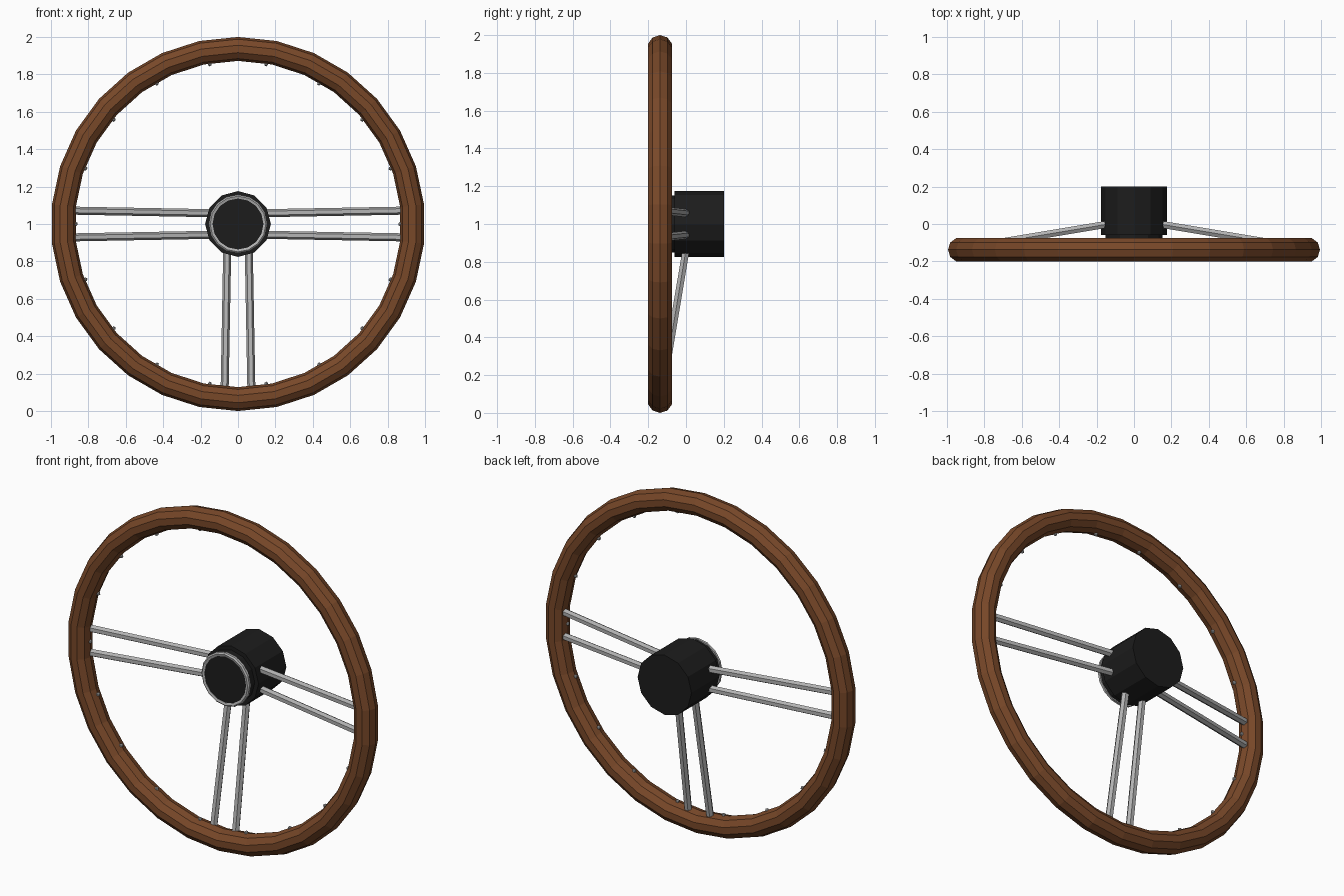
import bpy, bmesh
from math import sin, cos, pi, radians
from mathutils import Vector, Matrix

if "Cube" in bpy.data.objects:
    bpy.data.objects.remove(bpy.data.objects["Cube"])


def material(name, rgb):
    m = bpy.data.materials.new(name)
    m.diffuse_color = (*rgb, 1)
    m.use_nodes = True
    m.node_tree.nodes["Principled BSDF"].inputs["Base Color"].default_value = m.diffuse_color
    return m


WOOD = material("wood", (0.19, 0.065, 0.022))
BLACK = material("black", (0.012, 0.012, 0.012))
METAL = material("metal", (0.45, 0.45, 0.45))


def finish(bm, name, mat):
    bmesh.ops.recalc_face_normals(bm, faces=bm.faces)
    me = bpy.data.meshes.new(name)
    bm.to_mesh(me)
    bm.free()
    me.materials.append(mat)
    ob = bpy.data.objects.new(name, me)
    bpy.context.collection.objects.link(ob)
    return ob


def lathe(name, profile, segs, mat, closed=False):
    """Turn (radius, y) points around the wheel axis, first vertex at the top."""
    bm = bmesh.new()
    rings = []
    for i in range(segs):
        a = 2 * pi * i / segs
        rings.append([bm.verts.new((r * sin(a), y, 1 + r * cos(a))) for r, y in profile])
    n = len(profile)
    for i in range(segs):
        p, q = rings[i], rings[(i + 1) % segs]
        for j in range(n if closed else n - 1):
            k = (j + 1) % n
            bm.faces.new((p[j], p[k], q[k], q[j]))
    if not closed:
        bm.faces.new([r[0] for r in rings])
        bm.faces.new([r[-1] for r in rings])
    return finish(bm, name, mat)


def spoke(name, a, b, flat_axis, mat, r=0.0215, segs=6):
    """Six-sided rod from a to b with a corner along flat_axis."""
    a, b = Vector(a), Vector(b)
    d = (b - a).normalized()
    u = (flat_axis - d * flat_axis.dot(d)).normalized()
    v = d.cross(u)
    bm = bmesh.new()
    ends = []
    for p in (a, b):
        ends.append([bm.verts.new(p + r * (u * cos(2 * pi * i / segs) + v * sin(2 * pi * i / segs)))
                     for i in range(segs)])
    for i in range(segs):
        j = (i + 1) % segs
        bm.faces.new((ends[0][i], ends[0][j], ends[1][j], ends[1][i]))
    bm.faces.new(ends[0])
    bm.faces.new(ends[1])
    return finish(bm, name, mat)


# wooden rim: ten-sided section swept in 30 steps
rim_section = [(0.936 + 0.064 * cos(2 * pi * k / 10), -0.1375 + 0.0657 * sin(2 * pi * k / 10))
               for k in range(10)]
lathe("wooden_rim", rim_section, 30, WOOD, closed=True)

# hub body with a stepped front, and its trim ring
lathe("hub", [(0.176, 0.2), (0.176, -0.06), (0.152, -0.06), (0.152, -0.112)], 12, BLACK)
lathe("horn_button", [(0.138, -0.08), (0.138, -0.117)], 16, BLACK)
lathe("trim_ring", [(0.157, -0.102), (0.157, -0.116), (0.149, -0.123), (0.136, -0.119),
                    (0.136, -0.102)], 16, METAL, closed=True)

# three pairs of spokes: right, bottom, left
for label, deg in (("right", 0), ("bottom", 90), ("left", 180)):
    rot = Matrix.Rotation(radians(deg), 3, 'Y')
    centre = Vector((0, 0, 1))
    for side, s in (("a", 1), ("b", -1)):
        spoke(f"spoke_{label}_{side}",
              centre + rot @ Vector((0.10, 0.006, 0.057 * s)),
              centre + rot @ Vector((0.915, -0.13, 0.072 * s)),
              rot @ Vector((0, 0, 1)), METAL)

# small rivets along the inside of the rim
bm = bmesh.new()
for i in range(18):
    a = radians(10 + 20 * i)
    bmesh.ops.create_icosphere(bm, subdivisions=1, radius=0.012, matrix=Matrix.Translation(
        (0.868 * sin(a), -0.1375, 1 + 0.868 * cos(a))))
finish(bm, "rim_rivets", METAL)
